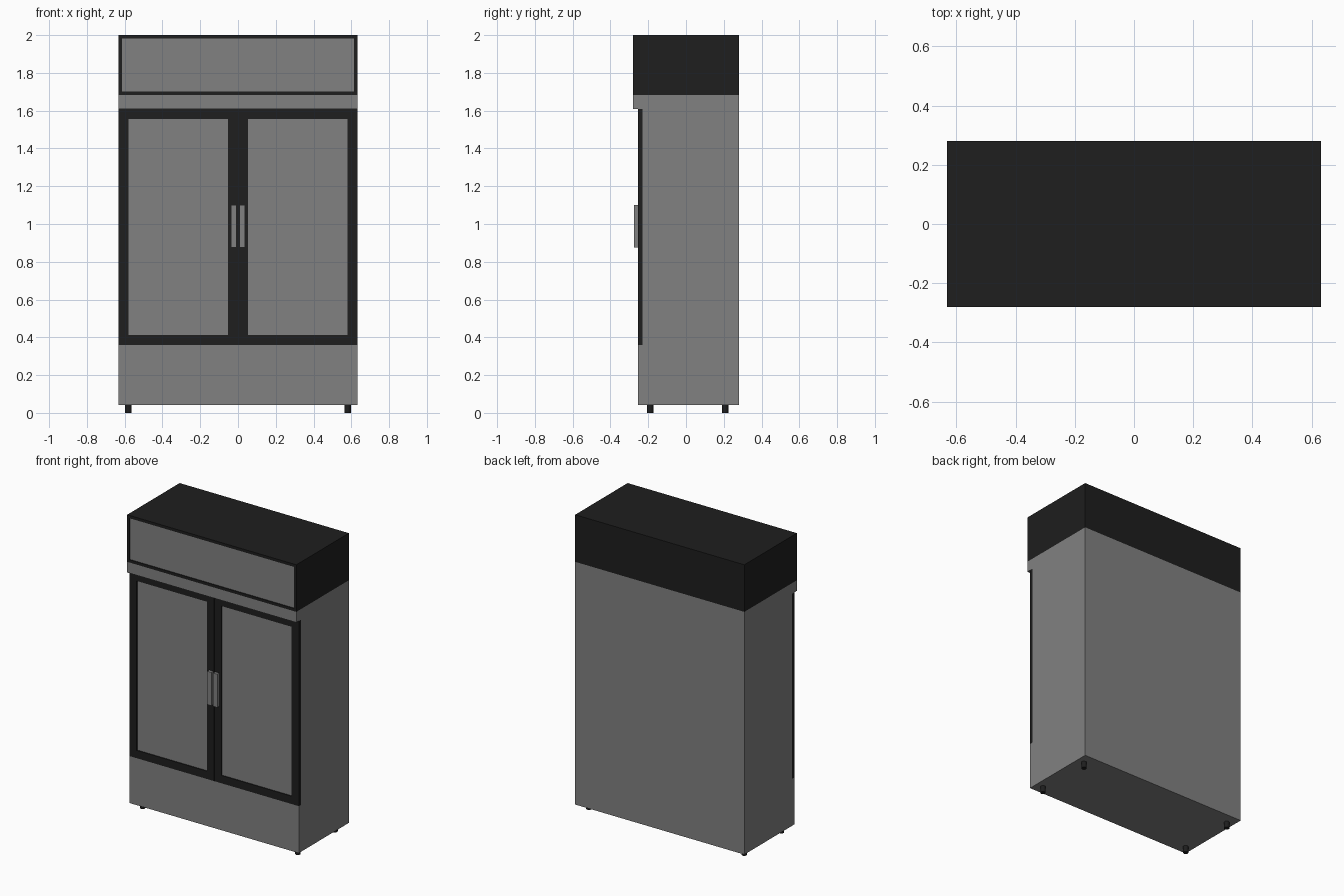
import bpy, bmesh
from mathutils import Matrix, Vector

if "Cube" in bpy.data.objects:
    bpy.data.objects.remove(bpy.data.objects["Cube"])

W = 0.632          # half width of the cabinet
D = 0.28           # half depth of the cabinet
FRONT = -0.254     # front plane of the base and doors


def material(name, value):
    mat = bpy.data.materials.new(name)
    mat.diffuse_color = (value, value, value, 1)
    mat.use_nodes = True
    mat.node_tree.nodes["Principled BSDF"].inputs["Base Color"].default_value = mat.diffuse_color
    return mat


dark = material("dark_trim", 0.013)
grey = material("mid_grey", 0.22)


def add_object(name, bm, mat):
    bmesh.ops.recalc_face_normals(bm, faces=bm.faces)
    mesh = bpy.data.meshes.new(name)
    bm.to_mesh(mesh)
    bm.free()
    mesh.materials.append(mat)
    obj = bpy.data.objects.new(name, mesh)
    bpy.context.collection.objects.link(obj)
    return obj


def box_bm(x, y, z):
    bm = bmesh.new()
    bmesh.ops.create_cube(bm, size=1)
    for v in bm.verts:
        v.co = Vector(r[0] if c < 0 else r[1] for c, r in zip(v.co, (x, y, z)))
    return bm


def box(name, x, y, z, mat):
    return add_object(name, box_bm(x, y, z), mat)


def framed_box(name, x, y, z, border, recess, panel_name):
    """Dark box with a square-edged sunken front, and a grey panel as its floor."""
    bm = box_bm(x, y, z)
    bm.normal_update()
    front = min(bm.faces, key=lambda f: f.calc_center_median().y)
    bmesh.ops.inset_individual(bm, faces=[front], thickness=border, use_even_offset=True)
    front = bmesh.ops.extrude_discrete_faces(bm, faces=[front])["faces"][0]
    bmesh.ops.translate(bm, verts=front.verts, vec=(0, recess, 0))
    bmesh.ops.delete(bm, geom=[front], context='FACES_ONLY')
    add_object(name, bm, dark)
    box(panel_name, (x[0] + border, x[1] - border),
        (y[0] + recess, y[0] + recess + 0.01),
        (z[0] + border, z[1] - border), grey)


# Cabinet body: side profile (y, z) with a door recess and top lip
profile = [(FRONT, 0.043), (D, 0.043), (D, 1.682), (-D, 1.682),
           (-D, 1.61), (-0.23, 1.61), (-0.23, 0.36), (FRONT, 0.36)]
bm = bmesh.new()
face = bm.faces.new([bm.verts.new((-W, y, z)) for y, z in profile])
ext = bmesh.ops.extrude_face_region(bm, geom=[face])
bmesh.ops.translate(bm, vec=(2 * W, 0, 0),
                    verts=[g for g in ext["geom"] if isinstance(g, bmesh.types.BMVert)])
add_object("cabinet_body", bm, grey)

# Sign canopy on top
framed_box("canopy", (-W, W), (-D, D), (1.682, 2.0), 0.019, 0.005, "canopy_panel")

# Doors with glass and handles
for side, s in (("left", -1), ("right", 1)):
    framed_box(side + "_door", sorted((s * 0.001, s * W)), (FRONT, -0.23),
               (0.36, 1.61), 0.053, 0.006, side + "_door_glass")
    box(side + "_handle", sorted((s * 0.007, s * 0.038)), (-0.275, FRONT),
        (0.875, 1.10), grey)

# Feet
for side, x in (("left", -0.58), ("right", 0.58)):
    for end, y in (("front", -0.19), ("back", 0.207)):
        bm = bmesh.new()
        bmesh.ops.create_cone(bm, cap_ends=True, segments=16, radius1=0.017,
                              radius2=0.017, depth=0.043,
                              matrix=Matrix.Translation((x, y, 0.0215)))
        foot = add_object(f"{end}_{side}_foot", bm, dark)
        for p in foot.data.polygons:
            p.use_smooth = len(p.vertices) == 4
        for e in foot.data.edges:
            a, b = (foot.data.vertices[i].co.z for i in e.vertices)
            e.use_edge_sharp = abs(a - b) < 1e-4
